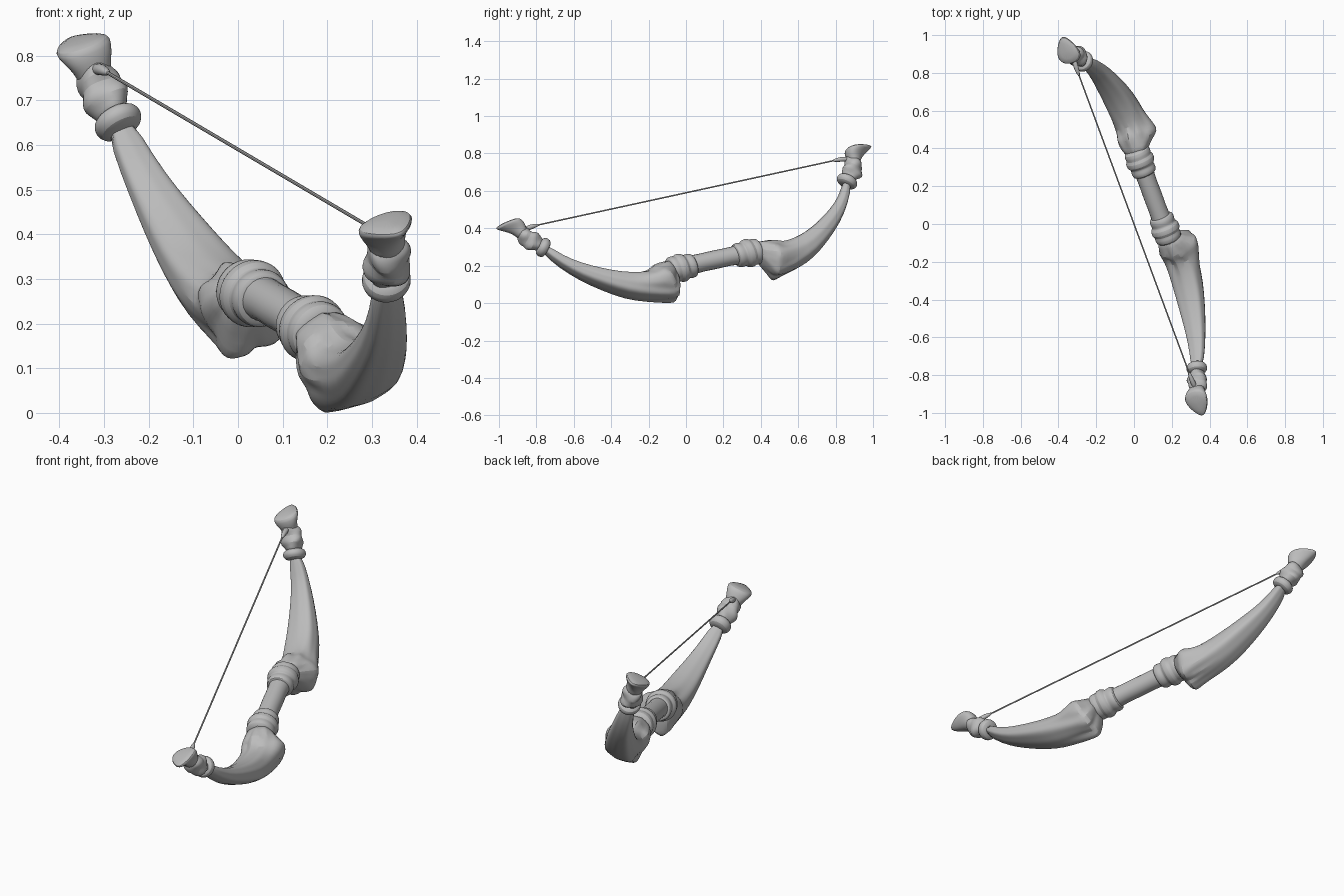
import bpy, bmesh, math, random
from mathutils import Matrix, Vector

random.seed(4)
if "Cube" in bpy.data.objects:
    bpy.data.objects.remove(bpy.data.objects["Cube"])

# Bow frame: local x runs along the string, y towards the grip, z across the limbs
along = Vector((-0.34, 0.919, 0.2)).normalized()
depth = Vector((0.274, 0.304, -0.913))
depth = (depth - along * depth.dot(along)).normalized()
across = along.cross(depth)
FRAME = Matrix((along, depth, across)).transposed().to_4x4()
FRAME.translation = (0, 0, 0.59)
LEAN = 0.085  # the grip sits a little off the middle of the string

grey = bpy.data.materials.new("plain grey")
grey.use_nodes = True
grey.diffuse_color = (0.5, 0.5, 0.5, 1)
grey.node_tree.nodes["Principled BSDF"].inputs["Base Color"].default_value = (0.5, 0.5, 0.5, 1)


def loft(name, sections, segs=20, shape=None, subdivide=1, cap_start=True):
    """Skin oval sections (inner x, inner y, outer x, outer y, half width) on both halves of the bow."""
    bm = bmesh.new()
    for side in (1, -1):
        rings = []
        for i, (xi, yi, xo, yo, w) in enumerate(sections):
            inner, outer = Vector((xi, yi, 0)), Vector((xo, yo, 0))
            ring = []
            for k in range(segs):
                t = math.tau * k / segs
                p = inner.lerp(outer, (1 - math.cos(t)) / 2)
                p.z = w * math.sin(t)
                if shape:
                    p = shape(p, (inner + outer) / 2, t, i)
                ring.append(bm.verts.new((side * p.x + LEAN * p.y, p.y, p.z)))
            rings.append(ring)
        for a, b in zip(rings, rings[1:]):
            for k in range(segs):
                j = (k + 1) % segs
                bm.faces.new((a[k], a[j], b[j], b[k]))
        if cap_start:
            bm.faces.new(rings[0])
        bm.faces.new(rings[-1])
    bmesh.ops.remove_doubles(bm, verts=bm.verts, dist=0.0001)
    bmesh.ops.recalc_face_normals(bm, faces=bm.faces)
    mesh = bpy.data.meshes.new(name)
    bm.to_mesh(mesh)
    bm.free()
    mesh.materials.append(grey)
    ob = bpy.data.objects.new(name, mesh)
    bpy.context.collection.objects.link(ob)
    ob.matrix_world = FRAME
    if subdivide:
        smooth = ob.modifiers.new("smooth", 'SUBSURF')
        smooth.levels = smooth.render_levels = subdivide
    bpy.ops.object.select_all(action='DESELECT')
    ob.select_set(True)
    bpy.context.view_layer.objects.active = ob
    bpy.ops.object.shade_smooth_by_angle(angle=math.radians(40))


def ringed(points, slope=0.0):
    """Round sections (x, y, radius), all leaning by the slope angle."""
    sections = []
    for x, y, r in points:
        dx, dy = r * math.sin(slope), r * math.cos(slope)
        sections.append((x - dx, y - dy, x + dx, y + dy, r))
    return sections


# Straight round handle
loft("grip", ringed([(0, 0.4, 0.05), (0.07, 0.4, 0.049), (0.16, 0.402, 0.052)]),
     subdivide=0, cap_start=False)

# Stacked rings between handle and limb
collar = [(0.118, 0.05), (0.123, 0.063), (0.143, 0.069), (0.163, 0.064), (0.17, 0.065),
          (0.18, 0.078), (0.207, 0.08), (0.22, 0.068), (0.23, 0.073), (0.255, 0.071), (0.27, 0.05)]
loft("grip_collar", ringed([(x, 0.404, r) for x, r in collar]))


# Fluted limbs: flat towards the string, ridged behind, with a ragged spurred root
def fluted(p, centre, t, i):
    s = 1 + 0.05 * math.cos(4 * t + math.pi) + 0.025 * math.cos(8 * t)
    if 1 <= i <= 4:
        s += 0.04 * math.cos(5 * t) + random.uniform(-0.1, 0.1)
    if 2 <= i <= 4:
        s += 0.38 * max(0, -math.sin(t)) ** 10
    return centre + (p - centre) * s


loft("limb", [
    (0.235, 0.35, 0.235, 0.465, 0.058),
    (0.29, 0.352, 0.255, 0.515, 0.078),
    (0.34, 0.362, 0.27, 0.565, 0.092),
    (0.36, 0.366, 0.287, 0.578, 0.094),
    (0.39, 0.388, 0.325, 0.57, 0.088),
    (0.455, 0.38, 0.435, 0.546, 0.088),
    (0.545, 0.357, 0.54, 0.508, 0.084),
    (0.64, 0.313, 0.655, 0.428, 0.072),
    (0.73, 0.26, 0.752, 0.35, 0.057),
    (0.81, 0.197, 0.835, 0.258, 0.044),
    (0.865, 0.115, 0.905, 0.145, 0.034)], segs=32, shape=fluted)

# Ring and lumpy neck near the limb end
loft("limb_ring", ringed([(0.865, 0.15, 0.03), (0.87, 0.144, 0.05), (0.882, 0.131, 0.058),
                          (0.895, 0.117, 0.054), (0.903, 0.108, 0.034)], 0.8))


def lumpy(p, centre, t, i):
    return centre + (p - centre) * (1 + 0.12 * math.cos(3 * t + i))


loft("limb_neck", ringed([(0.89, 0.122, 0.036), (0.908, 0.103, 0.039), (0.922, 0.09, 0.055),
                          (0.936, 0.077, 0.055), (0.947, 0.062, 0.045), (0.956, 0.048, 0.051),
                          (0.966, 0.032, 0.046), (0.972, 0.012, 0.038)], 0.8), shape=lumpy)


# Teardrop end cap flaring quickly and drawn out to a point
def teardrop(p, centre, t, i):
    if i > 1:
        p.z *= 1 + 0.4 * math.cos(t)
    return p


loft("limb_tip", [
    (0.932, 0.035, 0.988, 0.065, 0.038),
    (0.934, 0.01, 1.0, 0.032, 0.042),
    (0.934, -0.012, 1.03, 0.004, 0.05),
    (0.938, -0.032, 1.092, -0.026, 0.06),
    (0.944, -0.046, 1.094, -0.034, 0.059),
    (0.97, -0.054, 1.06, -0.048, 0.036)], shape=teardrop)

# Thin string with a thicker bound end
loft("string", ringed([(0, 0, 0.004), (0.9, 0, 0.004)]), segs=8, subdivide=0, cap_start=False)
loft("string_binding", ringed([(0.85, 0, 0.005), (0.88, 0, 0.012), (0.92, 0.004, 0.015),
                               (0.955, 0.012, 0.012)]), segs=10)
